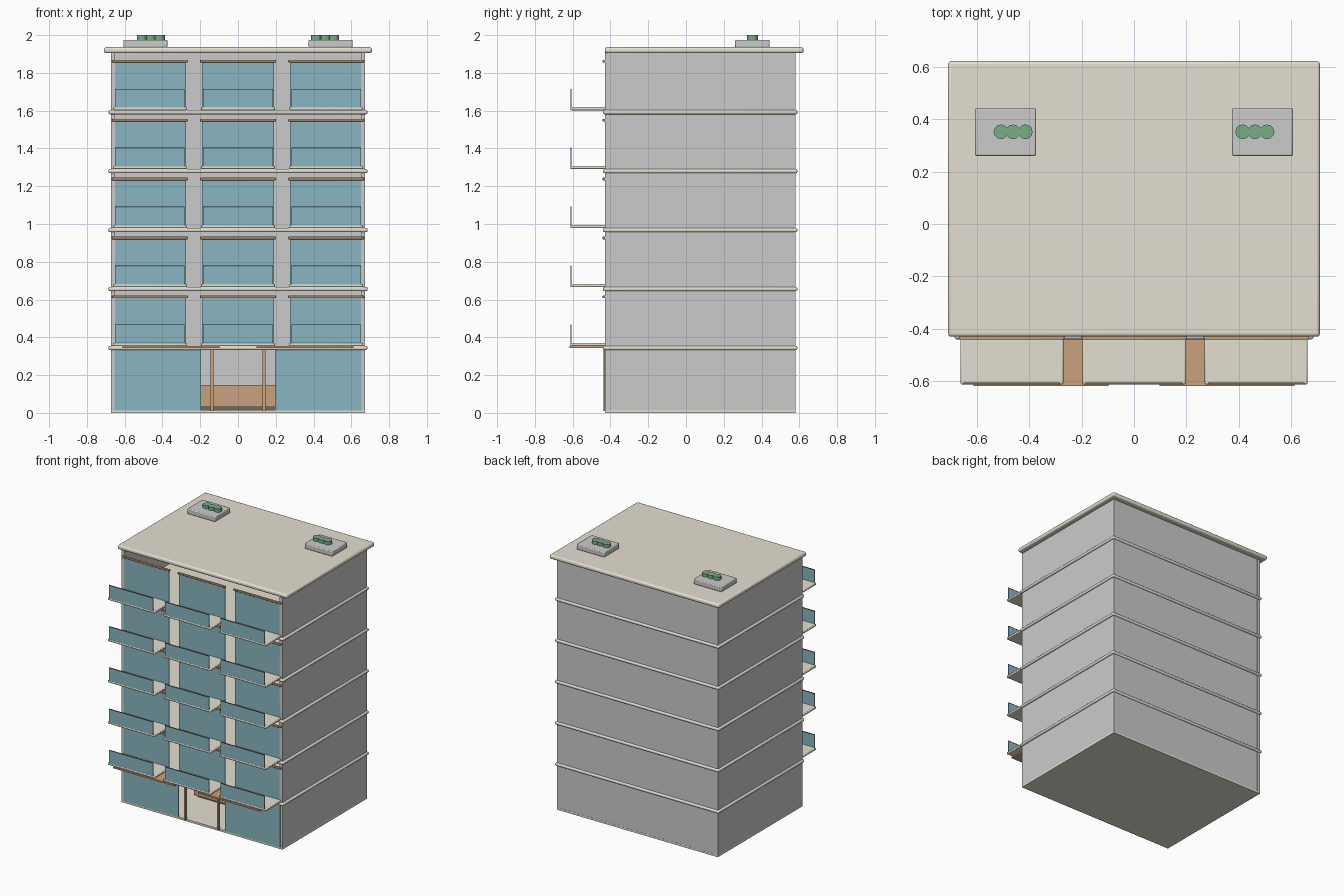
import bpy
import math

if "Cube" in bpy.data.objects:
    bpy.data.objects.remove(bpy.data.objects["Cube"])


def mat(name, r, g, b):
    m = bpy.data.materials.new(name)
    m.diffuse_color = (r, g, b, 1)
    m.use_nodes = True
    m.node_tree.nodes["Principled BSDF"].inputs["Base Color"].default_value = m.diffuse_color
    return m


BEIGE = mat("concrete", 0.78, 0.74, 0.64)
GLASS = mat("glass", 0.25, 0.47, 0.54)
WOOD = mat("wood", 0.58, 0.36, 0.21)
GREEN = mat("plant", 0.19, 0.42, 0.24)
DARK = mat("dark_metal", 0.12, 0.15, 0.15)


def box(name, x, y, z, material=None, bevel=0.0, segments=3):
    """Box from (min, max) ranges, with optional rounded edges."""
    bpy.ops.mesh.primitive_cube_add(
        size=1, location=[(a + b) / 2 for a, b in (x, y, z)])
    o = bpy.context.object
    o.name = name
    o.scale = [b - a for a, b in (x, y, z)]
    bpy.ops.object.transform_apply(location=False, rotation=False, scale=True)
    if material:
        o.data.materials.append(material)
    if bevel:
        m = o.modifiers.new("round", 'BEVEL')
        m.width = bevel
        m.segments = segments
        bpy.ops.object.shade_smooth_by_angle(angle=math.radians(40))
    return o


FRONT, BACK, HALF = -0.43, 0.58, 0.673
PITCH = 0.312
slab_z = [0.333 + PITCH * i for i in range(5)]
bays = [(-0.662, -0.27), (-0.197, 0.197), (0.27, 0.662)]

# ground floor plate and hollow shell walls
box("ground_floor", (-HALF, HALF), (FRONT, BACK), (0, 0.015), BEIGE)
levels = [0.005] + [z + 0.011 for z in slab_z]
tops = [z + 0.011 for z in slab_z] + [1.907]
for lo, hi in zip(levels, tops):
    for s in (-1, 1):
        box("side_wall", sorted((s * 0.65, s * HALF)), (FRONT, BACK), (lo, hi))
    box("back_wall", (-0.65, 0.65), (BACK - 0.022, BACK - 0.001), (lo, hi))

# floor slabs and roof
for z in slab_z:
    box("floor_slab", (-0.686, 0.686), (-0.44, 0.59), (z, z + 0.022), BEIGE, 0.009)
box("roof_slab", (-0.71, 0.71), (-0.43, 0.622), (1.904, 1.936), BEIGE, 0.012)

# upper floors: glazing, wooden blinds rail, balconies
for z in slab_z:
    for x0, x1 in bays:
        box("window", (x0 + 0.006, x1 - 0.006), (-0.43, -0.422),
            (z + 0.02, z + 0.278), GLASS)
        box("window_header", (x0 - 0.004, x1 + 0.004), (-0.441, -0.427),
            (z + 0.274, z + 0.288), WOOD, 0.003, 2)
        box("balcony_floor", (x0, x1), (-0.612, -0.425),
            (z + 0.021, z + 0.038), BEIGE, 0.005, 2)
        box("balcony_glass", (x0 + 0.012, x1 - 0.012), (-0.611, -0.606),
            (z + 0.036, z + 0.131), GLASS)
        box("balcony_rail", (x0 + 0.012, x1 - 0.012), (-0.612, -0.605),
            (z + 0.131, z + 0.135), DARK)

# ground floor: shop glazing, entrance canopies, posts, reception desk
for s in (-1, 1):
    box("shop_window", sorted((s * 0.195, s * 0.655)), (-0.432, -0.424),
        (0.012, 0.335), GLASS)
    box("canopy", sorted((s * 0.098, s * 0.612)), (-0.618, -0.425),
        (0.344, 0.355), WOOD)
    box("entrance_post", (s * 0.138 - 0.007, s * 0.138 + 0.007),
        (-0.438, -0.424), (0.01, 0.335), WOOD)
box("reception_desk", (-0.3, 0.3), (-0.1, 0.0), (0.03, 0.148), WOOD)
box("desk_plinth", (-0.28, 0.28), (-0.085, -0.015), (0.014, 0.031), DARK)

# roof planters with clipped shrubs
for s in (-1, 1):
    box("planter", sorted((s * 0.374, s * 0.607)), (0.26, 0.443),
        (1.934, 1.975), None, 0.006, 2)
    for k in range(3):
        bpy.ops.mesh.primitive_cylinder_add(
            vertices=12, radius=0.028, depth=0.03,
            location=(s * (0.415 + 0.0465 * k), 0.352, 1.985))
        shrub = bpy.context.object
        shrub.name = "shrub"
        shrub.data.materials.append(GREEN)
